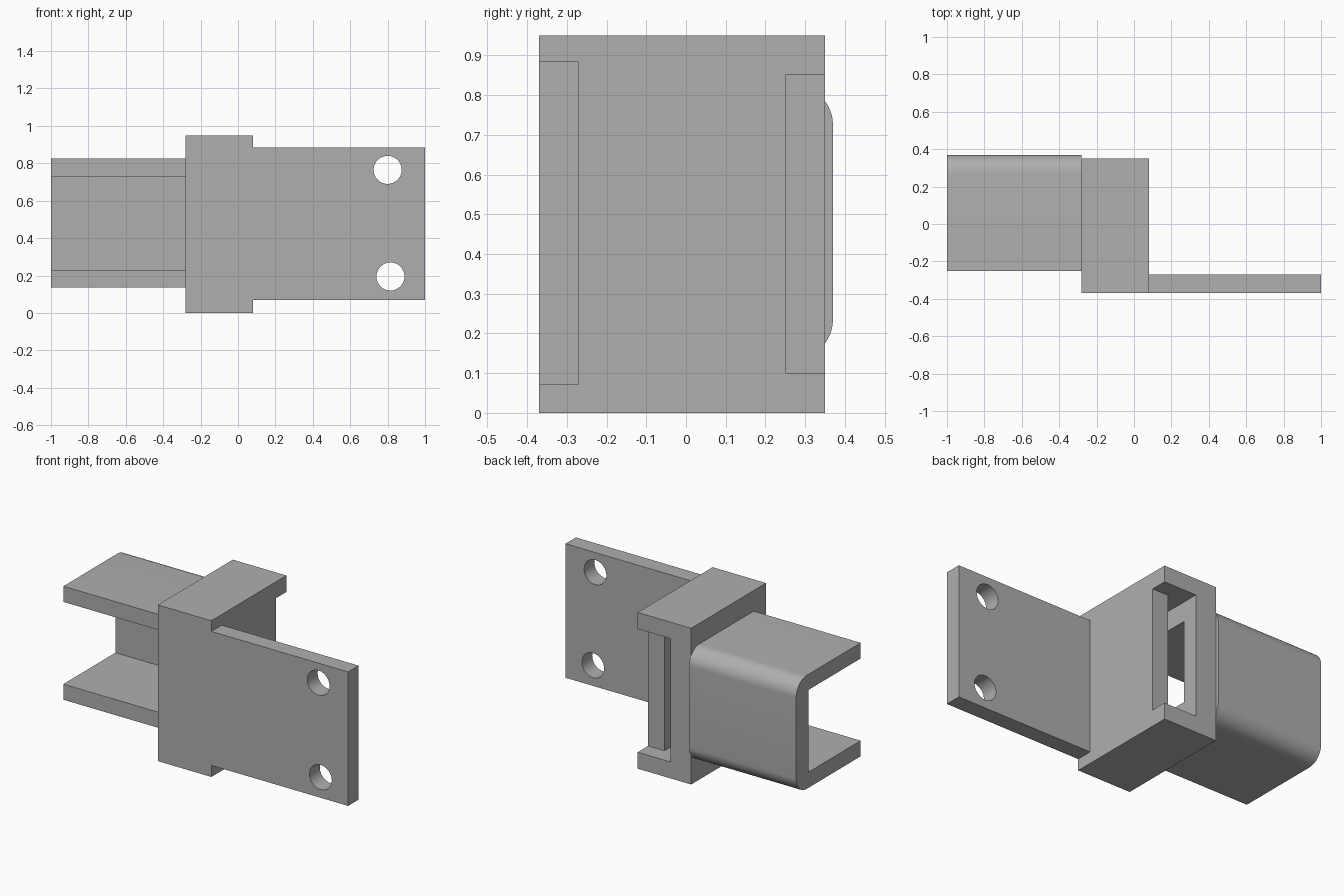
import bpy, bmesh, math
from mathutils import Matrix

cube = bpy.data.objects.get("Cube")
if cube:
    bpy.data.objects.remove(cube, do_unlink=True)

grey = bpy.data.materials.new("plain_grey")
grey.use_nodes = True
colour = (0.43, 0.43, 0.43, 1)
grey.diffuse_color = colour
grey.node_tree.nodes["Principled BSDF"].inputs["Base Color"].default_value = colour


def finish(name, bm):
    bmesh.ops.recalc_face_normals(bm, faces=bm.faces)
    mesh = bpy.data.meshes.new(name)
    bm.to_mesh(mesh)
    bm.free()
    mesh.materials.append(grey)
    obj = bpy.data.objects.new(name, mesh)
    bpy.context.collection.objects.link(obj)
    return obj


def box(name, x, y, z):
    bm = bmesh.new()
    bmesh.ops.create_cube(bm, size=1)
    for v in bm.verts:
        for i, (lo, hi) in enumerate((x, y, z)):
            v.co[i] = hi if v.co[i] > 0 else lo
    return finish(name, bm)


def pin(name, x, y, z, radius):
    bm = bmesh.new()
    bmesh.ops.create_cone(bm, cap_ends=True, segments=48, radius1=radius, radius2=radius, depth=0.4,
                          matrix=Matrix.Translation((x, y, z)) @ Matrix.Rotation(math.pi / 2, 4, 'X'))
    return finish(name, bm)


def select(obj):
    bpy.ops.object.select_all(action='DESELECT')
    obj.select_set(True)
    bpy.context.view_layer.objects.active = obj


def cut(obj, cutter):
    mod = obj.modifiers.new("cut", 'BOOLEAN')
    mod.operation, mod.solver, mod.object = 'DIFFERENCE', 'EXACT', cutter
    select(obj)
    bpy.ops.object.modifier_apply(modifier=mod.name)
    bpy.data.objects.remove(cutter, do_unlink=True)


def smooth(obj):
    select(obj)
    bpy.ops.object.shade_smooth_by_angle(angle=math.radians(30))


# Central block: rear notch, deep slot, and opening into the channel
block = box("central_block", (-0.28, 0.08), (-0.37, 0.35), (0, 0.95))
cut(block, box("notch_cutter", (-0.14, 0.3), (0.25, 0.6), (0.1, 0.85)))
cut(block, box("slot_cutter", (-0.14, -0.03), (-0.27, 0.5), (0.1, 0.85)))
cut(block, box("window_cutter", (-0.5, -0.1), (-0.25, 0.25), (0.23, 0.73)))

# Mounting plate with two bolt holes
plate = box("mounting_plate", (0.08, 1), (-0.37, -0.27), (0.07, 0.885))
for hx, hz in ((0.8, 0.765), (0.815, 0.195)):
    cut(plate, pin("hole_cutter", hx, -0.32, hz, 0.075))
smooth(plate)

# Channel: C-shaped section, rounded along its two outer rear edges
front, back, low, high, r = -0.25, 0.37, 0.135, 0.825, 0.1
section = [(front, low)]
for zc, start in ((low + r, -90), (high - r, 0)):
    for i in range(13):
        a = math.radians(start + 90 * i / 12)
        section.append((back - r + r * math.cos(a), zc + r * math.sin(a)))
section += [(front, high), (front, 0.73), (0.25, 0.73), (0.25, 0.23), (front, 0.23)]
bm = bmesh.new()
face = bm.faces.new([bm.verts.new((-1, y, z)) for y, z in section])
moved = bmesh.ops.extrude_face_region(bm, geom=[face])["geom"]
bmesh.ops.translate(bm, vec=(0.72, 0, 0), verts=[g for g in moved if isinstance(g, bmesh.types.BMVert)])
smooth(finish("channel", bm))
